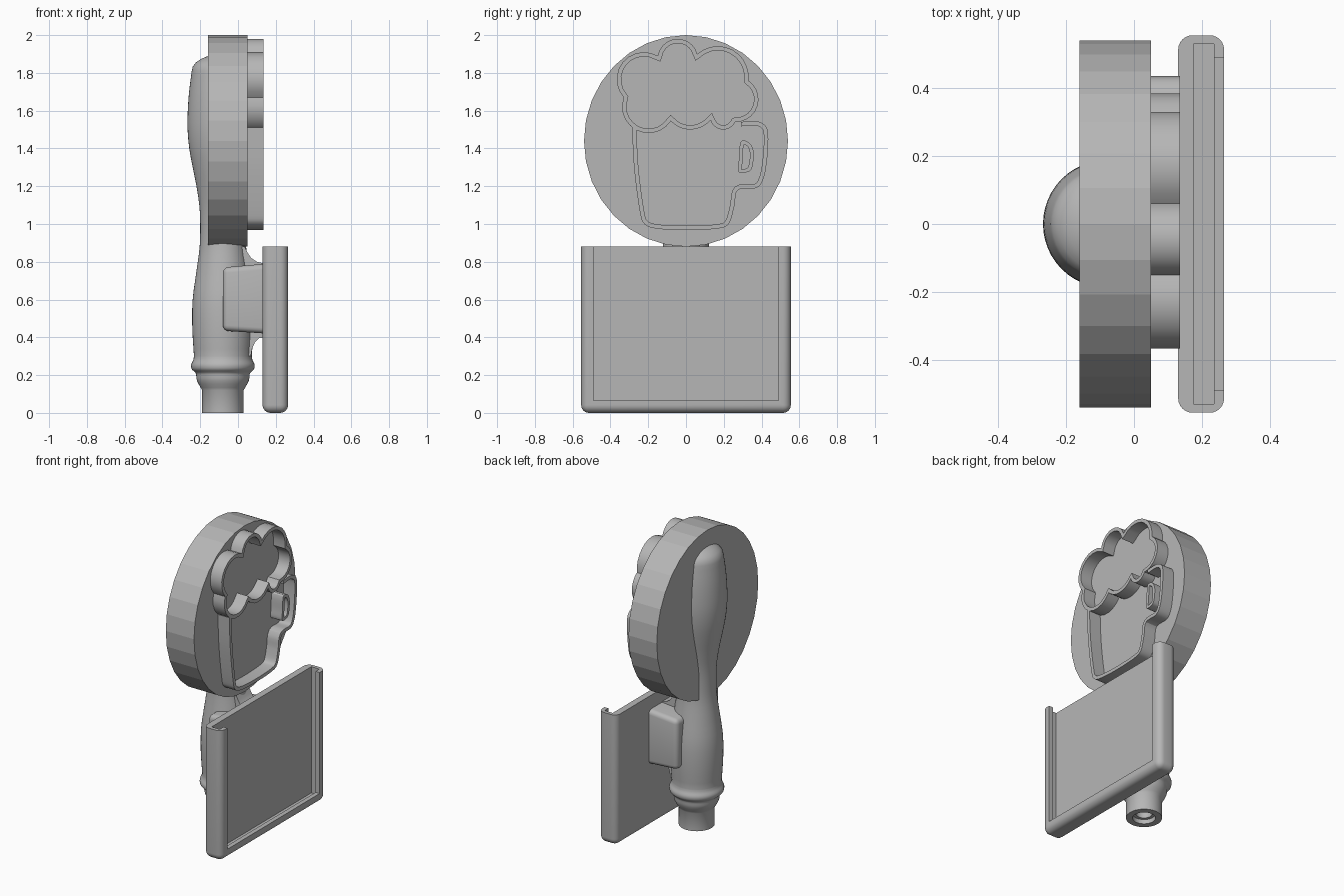
import bpy, bmesh, math
from mathutils import Vector, Matrix

cube = bpy.data.objects.get("Cube")
if cube:
    bpy.data.objects.remove(cube)

grey = bpy.data.materials.new("grey_plastic")
grey.use_nodes = True
COLOUR = (0.47, 0.47, 0.47, 1)
grey.diffuse_color = COLOUR
grey.node_tree.nodes["Principled BSDF"].inputs["Base Color"].default_value = COLOUR


def finish(bm, name, smooth=None):
    bmesh.ops.recalc_face_normals(bm, faces=bm.faces[:])
    mesh = bpy.data.meshes.new(name)
    bm.to_mesh(mesh)
    bm.free()
    mesh.materials.append(grey)
    ob = bpy.data.objects.new(name, mesh)
    bpy.context.collection.objects.link(ob)
    if smooth:
        bpy.ops.object.select_all(action='DESELECT')
        ob.select_set(True)
        bpy.context.view_layer.objects.active = ob
        bpy.ops.object.shade_smooth_by_angle(angle=math.radians(smooth))
    return ob


def box_bm(x0, x1, y0, y1, z0, z1):
    bm = bmesh.new()
    bmesh.ops.create_cube(bm, size=1)
    for v in bm.verts:
        v.co = ((x0 + x1) / 2 + v.co.x * (x1 - x0),
                (y0 + y1) / 2 + v.co.y * (y1 - y0),
                (z0 + z1) / 2 + v.co.z * (z1 - z0))
    return bm


def catmull(pts, closed=False, steps=5):
    pts = [Vector(p) for p in pts]
    n = len(pts)
    out = []
    for i in range(n if closed else n - 1):
        a, b, c, d = [pts[k % n] if closed else pts[min(max(k, 0), n - 1)]
                      for k in range(i - 1, i + 3)]
        for s in range(steps):
            t = s / steps
            out.append(0.5 * (2 * b + (c - a) * t + (2 * a - 5 * b + 4 * c - d) * t ** 2
                              + (3 * b - a - 3 * c + d) * t ** 3))
    return out if closed else out + [pts[-1]]


def arc(a, m, b, steps=10):
    # circular arc from a through m, without its end point
    a, m, b = complex(*a), complex(*m), complex(*b)
    w = (b - a) / (m - a)
    c = (a - m) * (w - abs(w) ** 2) / (2j * w.imag) * 1 - a
    c = -c
    turn = math.atan2(*reversed([((b - c) / (a - c)).real, ((b - c) / (a - c)).imag]))
    mid = math.atan2(((m - c) / (a - c)).imag, ((m - c) / (a - c)).real)
    if turn * mid < 0 or abs(mid) > abs(turn):
        turn -= math.copysign(math.tau, turn)
    out = []
    for s in range(steps):
        ang = turn * s / steps
        p = c + (a - c) * complex(math.cos(ang), math.sin(ang))
        out.append(Vector((p.real, p.imag)))
    return out


def ridge(name, path, width, closed):
    # raised wall following a (y, z) path, thickened to its left by width
    n = len(path)
    bm = bmesh.new()
    rings = []
    for i, p in enumerate(path):
        before = path[i - 1] if closed or i else p
        after = path[(i + 1) % n] if closed or i < n - 1 else p
        normals = [Vector((-e.y, e.x)).normalized() for e in (p - before, after - p) if e.length > 1e-6]
        mean = sum(normals, Vector((0, 0))).normalized()
        q = p + mean * width / max(mean.dot(normals[0]), 0.6)
        rings.append([bm.verts.new((x, r.x, r.y)) for x, r in
                      ((0.04, p), (0.135, p), (0.135, q), (0.04, q))])
    for i in range(n if closed else n - 1):
        a, b = rings[i], rings[(i + 1) % n]
        for k in range(4):
            bm.faces.new((a[k], a[(k + 1) % 4], b[(k + 1) % 4], b[k]))
    if not closed:
        bm.faces.new(rings[0])
        bm.faces.new(rings[-1])
    return finish(bm, name, 30)


# Round sign disc
bm = bmesh.new()
bmesh.ops.create_cone(bm, cap_ends=True, segments=32, radius1=1, radius2=1, depth=0.21,
                      matrix=Matrix.Rotation(math.pi / 2, 4, 'Y'))
for v in bm.verts:
    v.co = (v.co.x - 0.055, v.co.y * 0.54, 1.44 + v.co.z * 0.56)
finish(bm, "sign_disc")

# Foam outline: alternating cusps and bump crests
foam = [(-.33, 1.67), (-.34, 1.85), (-.15, 1.89), (-.05, 1.98), (.06, 1.90), (.25, 1.92),
        (.33, 1.76), (.38, 1.63), (.26, 1.54), (.19, 1.50), (.13, 1.55), (.02, 1.50),
        (-.08, 1.545), (-.29, 1.515)]
foam_path = []
for i in range(0, len(foam), 2):
    foam_path += arc(foam[i], foam[i + 1], foam[(i + 2) % len(foam)])
ridge("foam_outline", foam_path, -0.023, True)

# Mug outline with its grip, and the opening in the grip
mug = [(-.285, 1.51), (-.275, 1.3), (-.245, 1.07), (-.22, 1.0), (-.15, .975), (0, .968),
       (.16, .975), (.225, 1.0), (.255, 1.09), (.275, 1.18), (.37, 1.19), (.41, 1.24),
       (.43, 1.35), (.435, 1.47), (.42, 1.52), (.37, 1.545), (.29, 1.54)]
ridge("mug_outline", catmull(mug), 0.023, False)
opening = [(.29, 1.435), (.335, 1.43), (.358, 1.38), (.35, 1.30), (.325, 1.275),
           (.278, 1.275), (.28, 1.34)]
ridge("grip_opening", catmull(opening, True), -0.02, True)

# Turned handle with a socket in its foot; the upper part is sunk in the disc
foot = [(0, .12), (.05, .12), (.05, .03), (.07, .03), (.07, 0), (.11, 0), (.11, .12)]
collar = catmull([(.11, .12), (.137, .17), (.142, .205), (.15, .217), (.165, .232), (.168, .255),
                  (.157, .28), (.153, .3)], steps=3)
body = catmull([(.153, .3), (.162, .45), (.16, .6), (.14, .75), (.123, .88), (.12, 1.0),
                (.125, 1.1), (.14, 1.2), (.16, 1.3), (.178, 1.4), (.187, 1.5), (.186, 1.6),
                (.179, 1.7), (.165, 1.81)], steps=3)
dome = [(.165 * math.cos(t * math.pi / 12), 1.81 + .09 * math.sin(t * math.pi / 12))
        for t in range(1, 7)]
profile = foot + [tuple(p) for p in collar[1:] + body[1:]] + dome
bm = bmesh.new()
line = [bm.verts.new((r, 0, z)) for r, z in profile]
edges = [bm.edges.new(pair) for pair in zip(line, line[1:])]
bmesh.ops.spin(bm, geom=line + edges, axis=(0, 0, 1), cent=(0, 0, 0), steps=48, angle=math.tau)
bmesh.ops.remove_doubles(bm, verts=bm.verts[:], dist=1e-4)
for v in bm.verts:
    v.co.x -= 0.08
    if v.co.z > 0.9:
        v.co.x = min(v.co.x, 0.035)
finish(bm, "handle", 40)

# Bracket joining handle and card holder
bm = box_bm(-0.08, 0.15, -0.21, 0.21, 0.42, 0.79)
for v in bm.verts:
    if v.co.x < 0:
        v.co.z += 0.015 if v.co.z < 0.6 else -0.02
bmesh.ops.bevel(bm, geom=[e for e in bm.edges if min(v.co.x for v in e.verts) < 0],
                offset=0.03, segments=4, profile=0.5, affect='EDGES')
finish(bm, "bracket", 40)


def fillet_web(name, pts):
    bm = bmesh.new()
    face = bm.faces.new([bm.verts.new((x, -0.07, z)) for x, z in pts])
    new = bmesh.ops.extrude_face_region(bm, geom=[face])["geom"]
    for v in new:
        if isinstance(v, bmesh.types.BMVert):
            v.co.y = 0.07
    finish(bm, name, 40)


fillet_web("upper_fillet", [(-.05, .88), (.035, .88), (.05, .85), (.07, .82), (.1, .8),
                            (.14, .79), (.14, .7), (-.05, .7)])
fillet_web("lower_fillet", [(-.05, .3), (.068, .3), (.075, .34), (.09, .375), (.11, .395),
                            (.14, .4), (.14, .5), (-.05, .5)])

# Card holder: rounded plate, open at the top, with a slot and a front window
bm = box_bm(0.13, 0.265, -0.555, 0.555, 0, 0.88)
bmesh.ops.bevel(bm, geom=[e for e in bm.edges if min(v.co.z for v in e.verts) < 0.1],
                offset=0.042, segments=6, profile=0.5, affect='EDGES')
holder = finish(bm, "card_holder", 30)
for name, dims in (("slot_cutter", (0.175, 0.235, -0.53, 0.53, 0.03, 1)),
                   ("window_cutter", (0.22, 0.4, -0.49, 0.49, 0.065, 1.1))):
    cutter = finish(box_bm(*dims), name)
    cutter.hide_render = True
    mod = holder.modifiers.new(name, 'BOOLEAN')
    mod.operation, mod.solver, mod.object = 'DIFFERENCE', 'EXACT', cutter
    bpy.context.view_layer.objects.active = holder
    bpy.ops.object.modifier_apply(modifier=mod.name)
    bpy.data.objects.remove(cutter)
